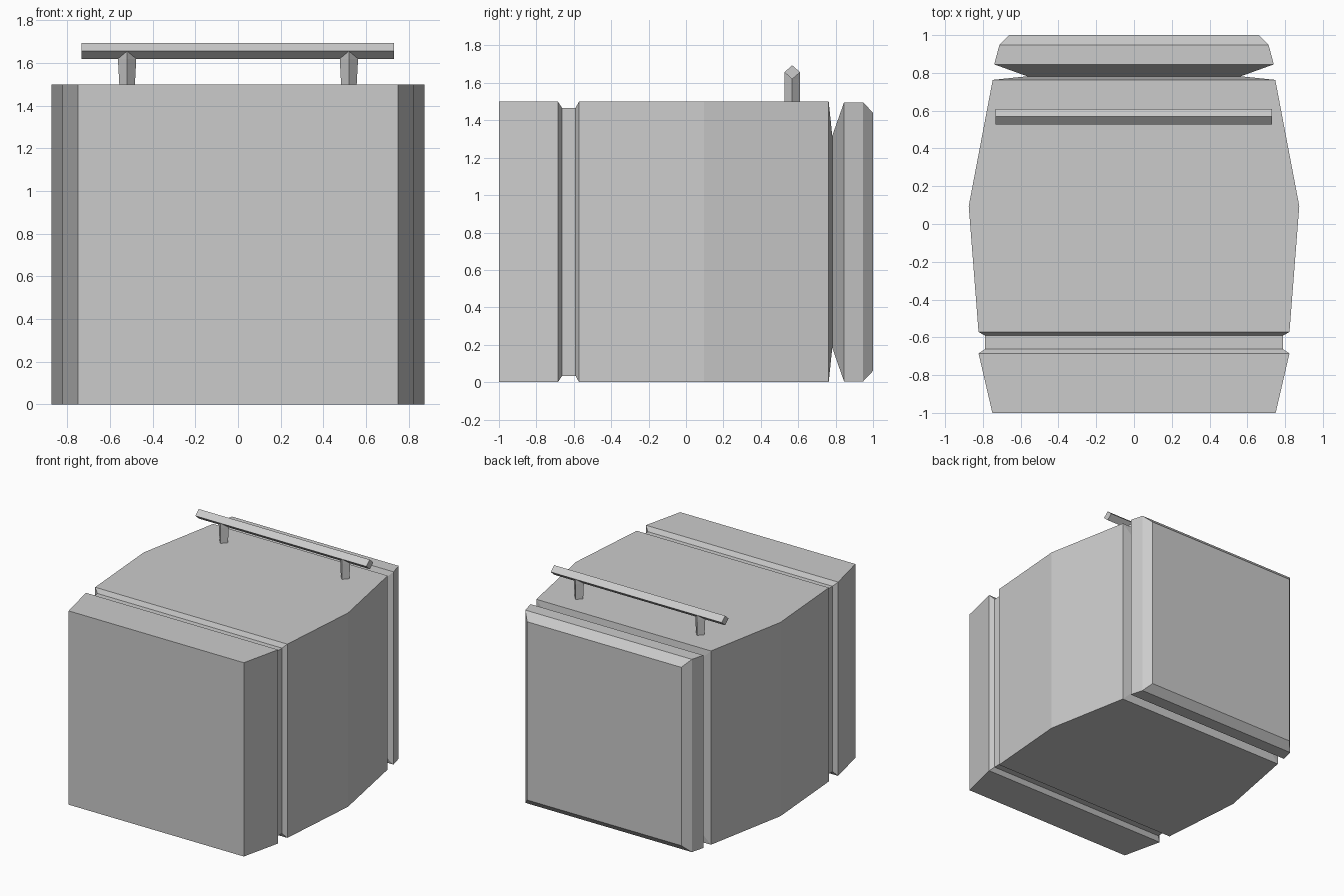
import bpy, bmesh
from mathutils import Vector

if "Cube" in bpy.data.objects:
    bpy.data.objects.remove(bpy.data.objects["Cube"])


def loft(name, rings):
    """Skin a list of four-point rings and cap both ends."""
    bm = bmesh.new()
    loops = [[bm.verts.new(p) for p in ring] for ring in rings]
    for a, b in zip(loops, loops[1:]):
        for i in range(4):
            j = (i + 1) % 4
            bm.faces.new((a[i], a[j], b[j], b[i]))
    bm.faces.new(loops[0])
    bm.faces.new(loops[-1])
    bmesh.ops.recalc_face_normals(bm, faces=bm.faces)
    mesh = bpy.data.meshes.new(name)
    bm.to_mesh(mesh)
    bm.free()
    obj = bpy.data.objects.new(name, mesh)
    bpy.context.collection.objects.link(obj)
    return obj


def diamond(centre, u, v):
    c, u, v = Vector(centre), Vector(u), Vector(v)
    return [c + u, c + v, c - u, c - v]


# Bulging body with two grooves: (y, half width, inset from top and bottom)
sections = [
    (-1.0, 0.75, 0), (-0.685, 0.823, 0), (-0.663, 0.79, 0.033),
    (-0.59, 0.79, 0.033), (-0.572, 0.823, 0), (0.095, 0.875, 0),
    (0.763, 0.748, 0), (0.782, 0.565, 0.183), (0.845, 0.74, 0.004),
    (0.947, 0.713, 0.004), (1.0, 0.66, 0.06),
]
loft("body", [[(-w, y, d), (w, y, d), (w, y, 1.5 - d), (-w, y, 1.5 - d)]
              for y, w, d in sections])

# Four-sided rail, turned on edge
loft("rail", [diamond((x, 0.568, 1.657), (0, 0.042, 0), (0, 0, 0.037))
              for x in (-0.733, 0.731)])

# Posts, slightly wider where they meet the rail
for side, label in ((-1, "left"), (1, "right")):
    loft(label + "_rail_post",
         [diamond((side * 0.52, 0.568, z), (w, 0, 0), (0, 0.041, 0))
          for z, w in ((1.49, 0.036), (1.62, 0.043), (1.656, 0.043))])
